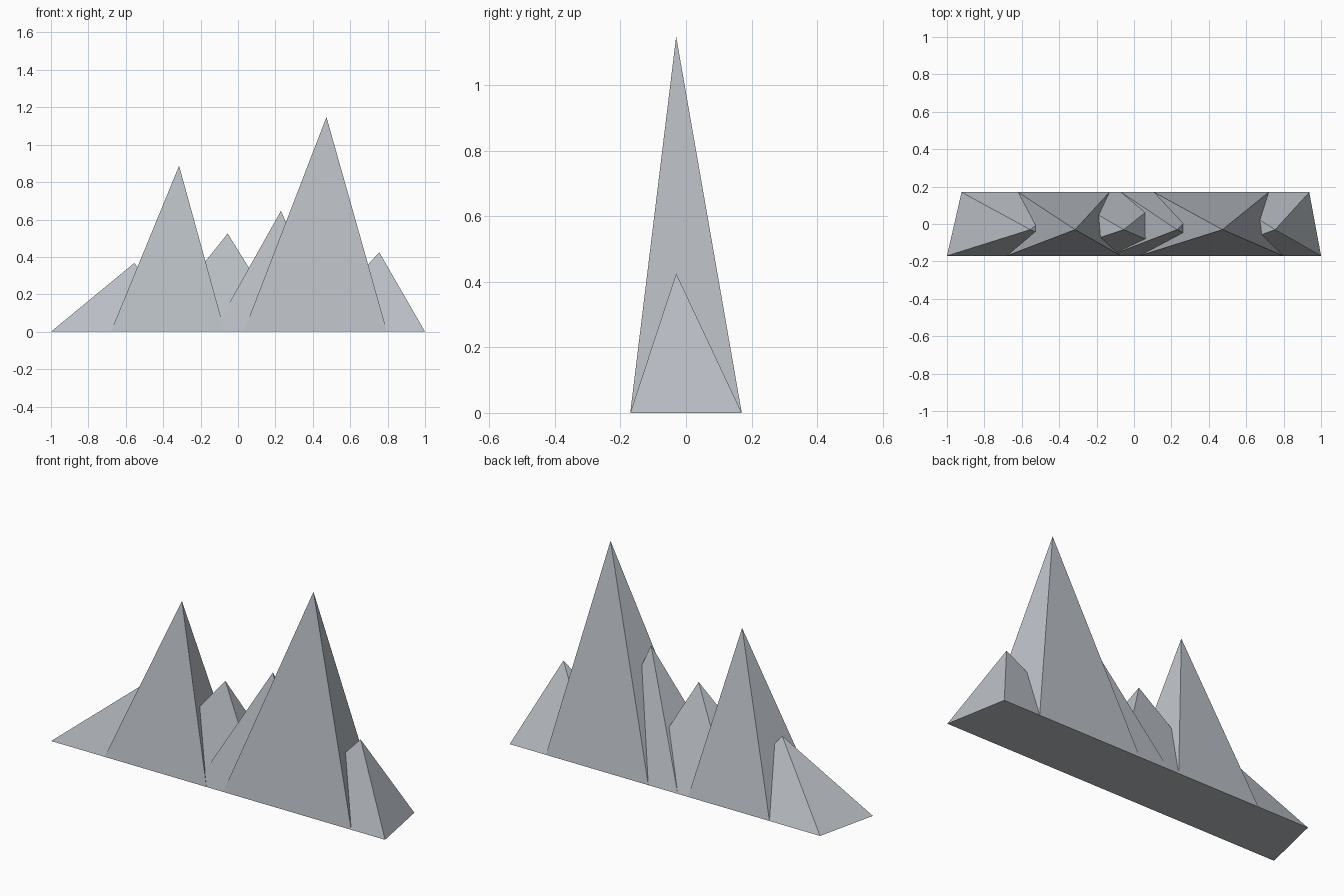
import bpy, bmesh

if "Cube" in bpy.data.objects:
    bpy.data.objects.remove(bpy.data.objects["Cube"])

# One flat rock colour
rock = bpy.data.materials.new("grey_rock")
rock.diffuse_color = (0.50, 0.53, 0.57, 1)
rock.use_nodes = True
rock.node_tree.nodes["Principled BSDF"].inputs["Base Color"].default_value = rock.diffuse_color

FRONT_Y, BACK_Y, PEAK_Y = -0.17, 0.17, -0.03


def mountain(name, left, right, peak_x, height):
    """Four-sided peak whose back base edge is 10% narrower at each end."""
    inset = 0.1 * (right - left)
    bm = bmesh.new()
    base = [bm.verts.new(p) for p in (
        (left, FRONT_Y, 0), (right, FRONT_Y, 0),
        (right - inset, BACK_Y, 0), (left + inset, BACK_Y, 0))]
    apex = bm.verts.new((peak_x, PEAK_Y, height))
    bm.faces.new(base[::-1])
    for i in range(4):
        bm.faces.new((base[i], base[(i + 1) % 4], apex))
    mesh = bpy.data.meshes.new(name)
    bm.to_mesh(mesh)
    bm.free()
    mesh.materials.append(rock)
    bpy.context.collection.objects.link(bpy.data.objects.new(name, mesh))


# Mountain range from left to right
mountain("left_foothill", -1.00, -0.22, -0.555, 0.367)
mountain("left_peak", -0.68, -0.07, -0.315, 0.887)
mountain("middle_foothill", -0.475, 0.27, -0.055, 0.525)
mountain("shoulder_peak", -0.133, 0.50, 0.23, 0.647)
mountain("main_peak", 0.03, 0.797, 0.473, 1.148)
mountain("right_foothill", 0.37, 1.00, 0.755, 0.425)
